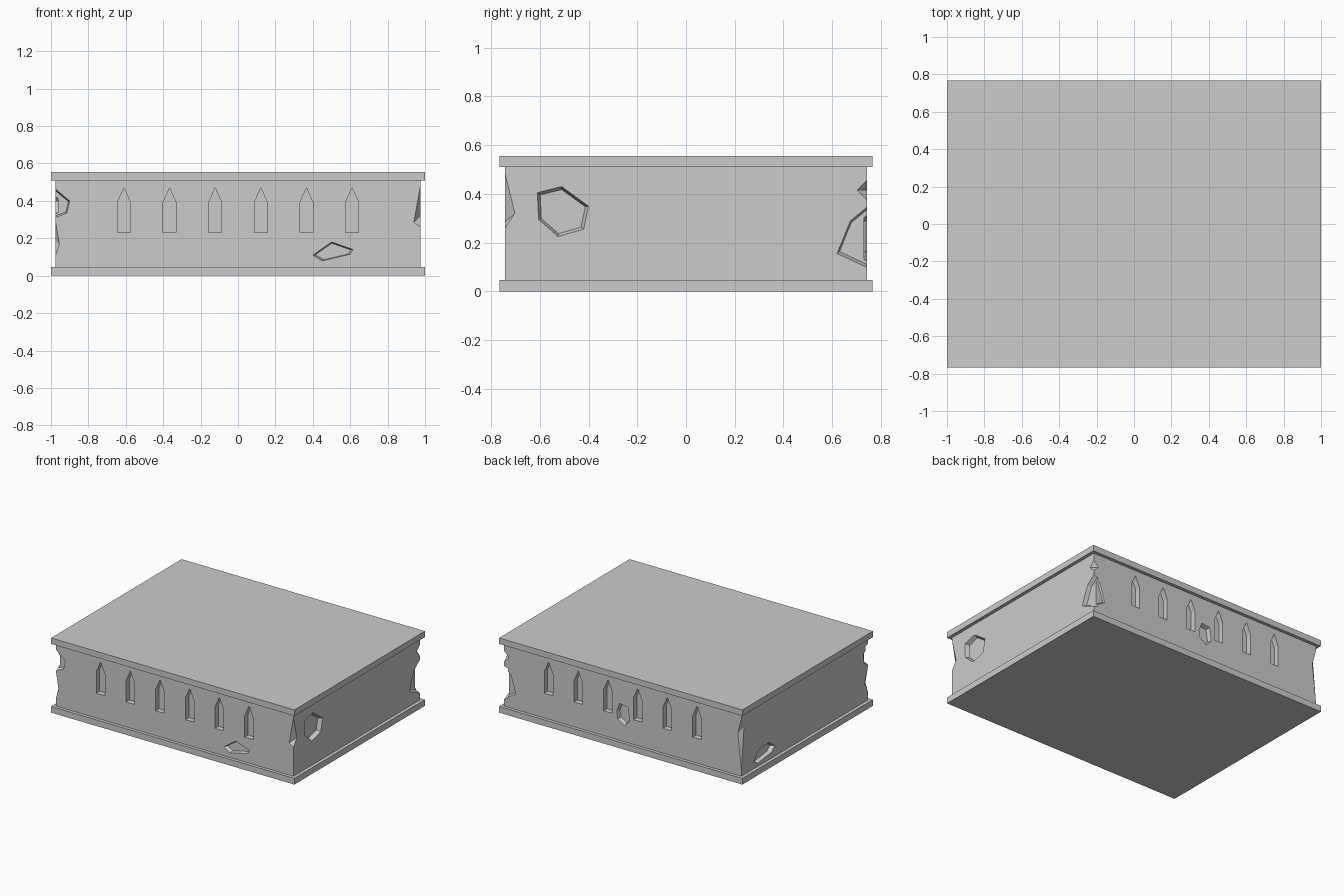
import bpy, bmesh
from mathutils import Vector

cube = bpy.data.objects.get("Cube")
if cube:
    bpy.data.objects.remove(cube, do_unlink=True)

stone = bpy.data.materials.new("grey stone")
stone.use_nodes = True
stone.diffuse_color = (0.6, 0.6, 0.6, 1)
stone.node_tree.nodes["Principled BSDF"].inputs["Base Color"].default_value = (0.6, 0.6, 0.6, 1)

WX, WY = 0.975, 0.742  # wall half sizes


def block(name, hx, hy, z0, z1):
    bpy.ops.mesh.primitive_cube_add(size=1, location=(0, 0, (z0 + z1) / 2))
    ob = bpy.context.object
    ob.name = name
    ob.scale = (2 * hx, 2 * hy, z1 - z0)
    bpy.ops.object.transform_apply(location=True, rotation=True, scale=True)
    ob.data.materials.append(stone)
    return ob


def carve(points):
    """Subtract the convex hull of the points from the wall."""
    bm = bmesh.new()
    for p in points:
        bm.verts.new(p)
    hull = bmesh.ops.convex_hull(bm, input=bm.verts)
    loose = [v for v in set(hull["geom_interior"] + hull["geom_unused"])
             if isinstance(v, bmesh.types.BMVert)]
    bmesh.ops.delete(bm, geom=loose, context='VERTS')
    bmesh.ops.recalc_face_normals(bm, faces=bm.faces)
    me = bpy.data.meshes.new("cutter")
    bm.to_mesh(me)
    bm.free()
    me.materials.append(stone)
    cutter = bpy.data.objects.new("cutter", me)
    cutter.hide_render = True
    bpy.context.collection.objects.link(cutter)
    mod = wall.modifiers.new("carve", 'BOOLEAN')
    mod.operation, mod.solver, mod.object = 'DIFFERENCE', 'EXACT', cutter
    bpy.context.view_layer.objects.active = wall
    bpy.ops.object.modifier_apply(modifier=mod.name)
    bpy.data.objects.remove(cutter, do_unlink=True)


def pocket(axis, sign, outline, depth, taper=1.0):
    """Sunken outline on one wall face; taper shrinks its floor."""
    n = len(outline)
    ca = sum(p[0] for p in outline) / n
    cz = sum(p[1] for p in outline) / n
    points = []
    for d in (-0.01, depth):
        s = 1 - (1 - taper) * d / depth
        for a, z in outline:
            a, z = ca + (a - ca) * s, cz + (z - cz) * s
            points.append((sign * (WX - d), a, z) if axis == 'x' else (a, sign * (WY - d), z))
    carve(points)


def chip(sx, sy, low, high, side, front):
    """Broken corner edge; side and front are (inset, height)."""
    top, bottom = Vector((sx * WX, sy * WY, high)), Vector((sx * WX, sy * WY, low))
    s = Vector((sx * WX, sy * (WY - side[0]), side[1]))
    f = Vector((sx * (WX - front[0]), sy * WY, front[1]))
    out = Vector((sx * 0.02, sy * 0.02, 0))
    carve([top, bottom, s, f, top + out, bottom + out,
           s + Vector((sx * 0.02, 0, 0)), f + Vector((0, sy * 0.02, 0))])


# Slabs and wall body
block("bottom_slab", 1.0, 0.766, 0, 0.046)
block("top_slab", 1.0, 0.766, 0.51, 0.555)
wall = block("wall_body", WX, WY, 0.04, 0.515)

# Pointed windows, six on the front and six on the back
for sy in (-1, 1):
    for i in range(6):
        x = (i - 2.5) * 0.244
        pocket('y', sy, [(x - 0.035, 0.23), (x + 0.035, 0.23), (x + 0.035, 0.39),
                         (x, 0.47), (x - 0.035, 0.39)], 0.04)

# Broken hollows, one on each face
pocket('y', -1, [(0.40, 0.11), (0.50, 0.18), (0.615, 0.14), (0.60, 0.115), (0.45, 0.08)], 0.03, 0.88)
pocket('y', 1, [(0.05, 0.255), (0.025, 0.32), (-0.04, 0.31), (-0.057, 0.21),
                (-0.015, 0.165), (0.04, 0.2)], 0.03, 0.88)
pocket('x', 1, [(-0.61, 0.405), (-0.51, 0.43), (-0.40, 0.35), (-0.42, 0.255),
                (-0.525, 0.225), (-0.605, 0.295)], 0.03, 0.88)
pocket('x', -1, [(0.60, 0.095), (0.54, 0.165), (0.42, 0.175), (0.35, 0.125),
                 (0.39, 0.09), (0.55, 0.07)], 0.03, 0.88)

# Large double hollow wrapping the back left corner
pocket('x', 1, [(0.62, 0.155), (0.675, 0.29), (0.76, 0.36), (0.76, 0.09)], 0.03, 0.88)
pocket('y', 1, [(0.88, 0.16), (0.92, 0.29), (1.0, 0.36), (1.0, 0.09)], 0.012, 0.9)

# Hollow wrapping the front right corner
pocket('y', -1, [(-0.90, 0.40), (-0.915, 0.335), (-0.99, 0.305), (-0.99, 0.475)], 0.03, 0.85)
pocket('x', -1, [(-0.69, 0.40), (-0.70, 0.335), (-0.76, 0.305), (-0.76, 0.47)], 0.012, 0.9)

# Chipped corner edges
chip(1, 1, 0.375, 0.455, (0.04, 0.415), (0.04, 0.415))
chip(1, -1, 0.26, 0.48, (0.04, 0.32), (0.035, 0.285))
chip(-1, -1, 0.11, 0.29, (0.04, 0.19), (0.02, 0.17))
chip(-1, 1, 0.09, 0.47, (0.03, 0.40), (0.03, 0.36))
